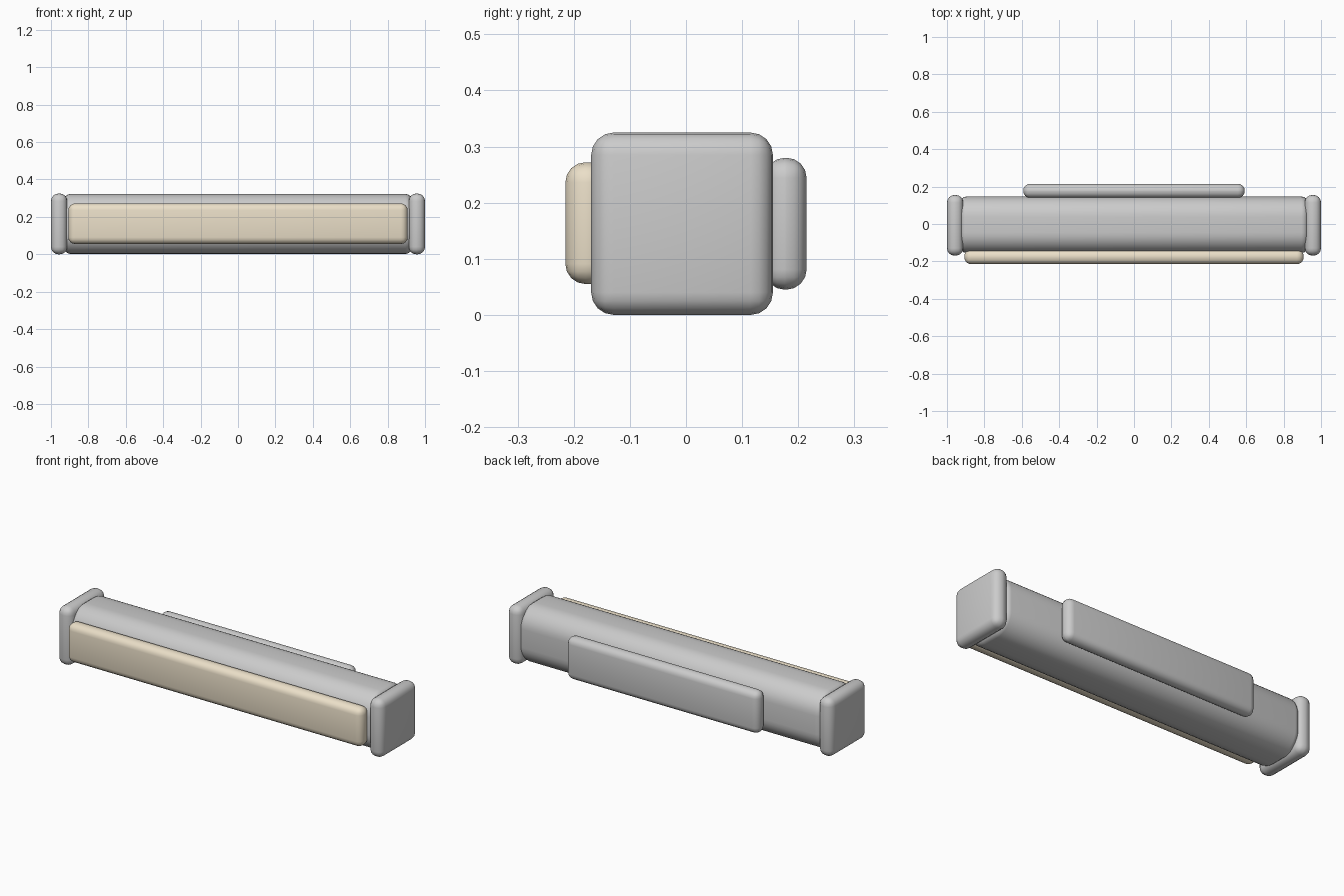
import bpy, bmesh
from mathutils import Vector

if "Cube" in bpy.data.objects:
    bpy.data.objects.remove(bpy.data.objects["Cube"])


def rounded_box(name, lo, hi, radius, segments=4, long_radius=None, material=None):
    """Box between two corners with rounded edges; long_radius rounds the x edges first."""
    lo, hi = Vector(lo), Vector(hi)
    bm = bmesh.new()
    bmesh.ops.create_cube(bm, size=1)
    size, mid = hi - lo, (lo + hi) / 2
    for v in bm.verts:
        v.co = Vector(a * b for a, b in zip(v.co, size)) + mid

    if long_radius:
        along = [e for e in bm.edges if abs(e.verts[0].co.x - e.verts[1].co.x) > 0.01]
        bmesh.ops.bevel(bm, geom=along, offset=long_radius, segments=8,
                        profile=0.5, affect='EDGES')
        edges = [e for e in bm.edges
                 if abs(e.verts[0].co.x - e.verts[1].co.x) < 1e-4]
    else:
        edges = bm.edges[:]
    bmesh.ops.bevel(bm, geom=edges, offset=radius, segments=segments,
                    profile=0.5, affect='EDGES')
    bmesh.ops.recalc_face_normals(bm, faces=bm.faces[:])

    mesh = bpy.data.meshes.new(name)
    bm.to_mesh(mesh)
    bm.free()
    obj = bpy.data.objects.new(name, mesh)
    bpy.context.collection.objects.link(obj)
    if material:
        mesh.materials.append(material)
    bpy.ops.object.select_all(action='DESELECT')
    obj.select_set(True)
    bpy.context.view_layer.objects.active = obj
    bpy.ops.object.shade_smooth_by_angle()
    return obj


cream = bpy.data.materials.new("cream")
cream.diffuse_color = (0.83, 0.74, 0.58, 1)
cream.use_nodes = True
cream.node_tree.nodes["Principled BSDF"].inputs["Base Color"].default_value = cream.diffuse_color

# long rounded housing
rounded_box("housing", (-0.93, -0.155, 0.002), (0.93, 0.147, 0.323), 0.035,
            long_radius=0.11)

# square end caps
for side, x0, x1 in (("left", -1.0, -0.913), ("right", 0.913, 1.0)):
    rounded_box(side + "_end_cap", (x0, -0.169, 0), (x1, 0.155, 0.325), 0.04)

# cream front panel
rounded_box("front_panel", (-0.907, -0.215, 0.055), (0.907, -0.135, 0.272), 0.036,
            material=cream)

# rear mounting plate
rounded_box("mounting_plate", (-0.592, 0.14, 0.045), (0.592, 0.215, 0.28), 0.036)
